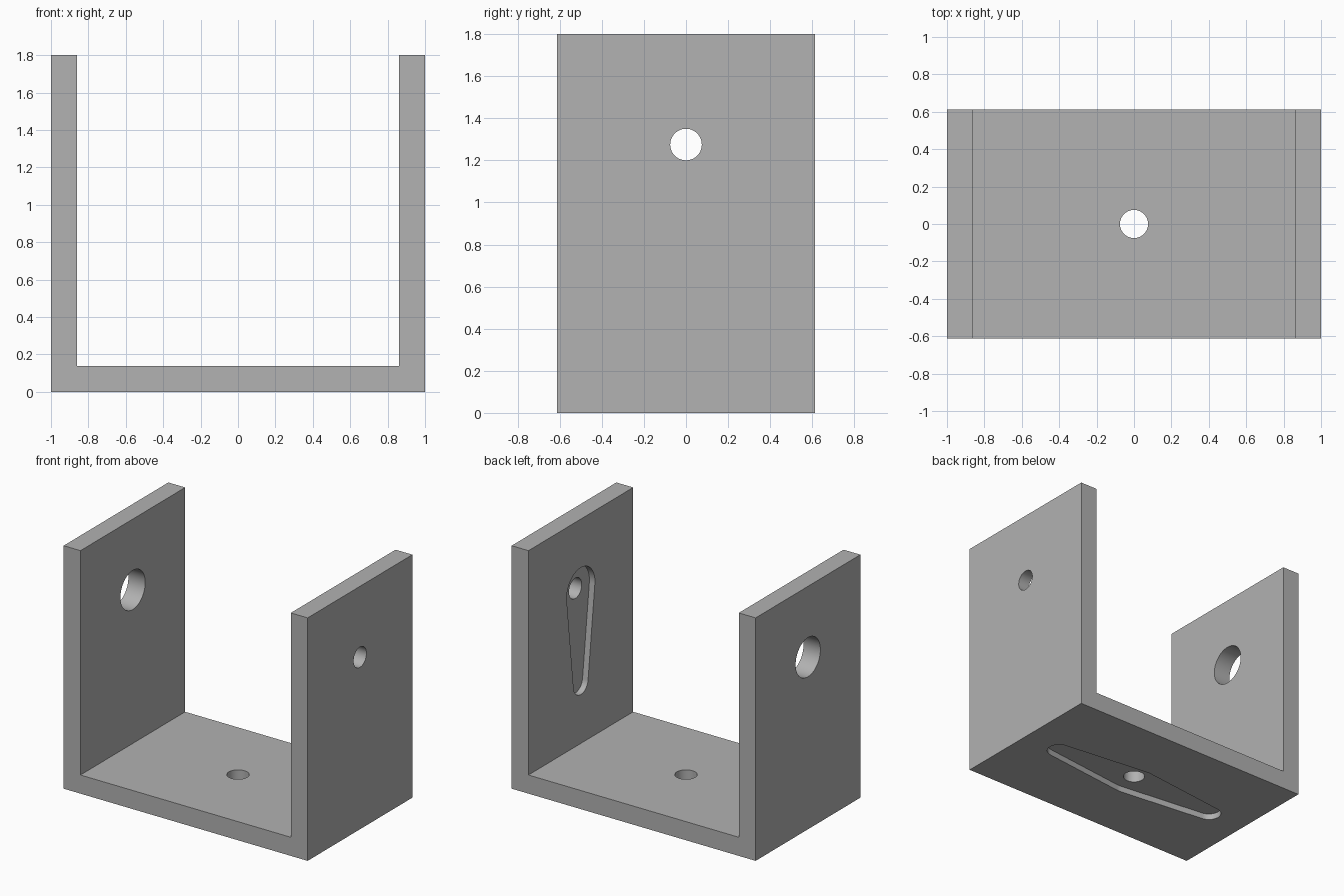
import bpy, bmesh, math
from mathutils import Matrix, Vector

if "Cube" in bpy.data.objects:
    bpy.data.objects.remove(bpy.data.objects["Cube"])

W, D, H, T = 1.0, 0.613, 1.8, 0.138      # half width, half depth, height, wall thickness
HOLE_Z, POCKET = 1.275, 0.045            # pivot height, horn pocket depth
R_HUB, R_TIP, ARM = 0.165, 0.085, 0.69   # horn outline

grey = bpy.data.materials.new("bracket_grey")
grey.diffuse_color = (0.445, 0.445, 0.445, 1)
grey.use_nodes = True
grey.node_tree.nodes["Principled BSDF"].inputs["Base Color"].default_value = grey.diffuse_color


def prism(name, outline, depth, matrix=Matrix()):
    """Extrude a 2D outline along local +z, then place it with a matrix."""
    bm = bmesh.new()
    face = bm.faces.new([bm.verts.new((x, y, 0)) for x, y in outline])
    new = bmesh.ops.extrude_face_region(bm, geom=[face])["geom"]
    bmesh.ops.translate(bm, vec=(0, 0, depth),
                        verts=[v for v in new if isinstance(v, bmesh.types.BMVert)])
    bm.transform(matrix)
    bmesh.ops.recalc_face_normals(bm, faces=bm.faces)
    me = bpy.data.meshes.new(name)
    bm.to_mesh(me)
    bm.free()
    me.materials.append(grey)
    ob = bpy.data.objects.new(name, me)
    bpy.context.collection.objects.link(ob)
    return ob


def arc(cx, r, a0, a1, n):
    return [(cx + r * math.cos(a0 + (a1 - a0) * i / n),
             r * math.sin(a0 + (a1 - a0) * i / n)) for i in range(n + 1)]


def circle(r, n=64):
    return arc(0, r, 0, math.tau, n)[:-1]


def horn(double):
    """Tapered arm along +x around a hub; a double one has an arm on each side."""
    t = math.acos((R_HUB - R_TIP) / ARM)      # tangent angle of the straight sides
    pts = arc(ARM, R_TIP, -t, t, 24)
    if double:
        pts += arc(0, R_HUB, t, math.pi - t, 6)
        pts += arc(-ARM, R_TIP, math.pi - t, math.pi + t, 24)
        pts += arc(0, R_HUB, math.pi + t, math.tau - t, 6)
    else:
        pts += arc(0, R_HUB, t, math.tau - t, 40)
    return pts


def along_x(x):
    """Local x points down, local z points along world +x, at the pivot height."""
    m = Matrix(((0, 0, 1), (0, 1, 0), (-1, 0, 0))).to_4x4()
    return Matrix.Translation(Vector((x, 0, HOLE_Z))) @ m


# U-shaped body
profile = [(-W, 0), (W, 0), (W, H), (W - T, H), (W - T, T), (-W + T, T), (-W + T, H), (-W, H)]
body = prism("bracket", profile, 2 * D,
             Matrix.Translation((0, D, 0)) @ Matrix.Rotation(math.pi / 2, 4, 'X'))

# Pockets first, then the through holes
base = Matrix.Translation((0, 0, -0.1))
cutters = [
    prism("side_pocket_cutter", horn(False), 0.1 + POCKET, along_x(W - T - 0.1)),
    prism("base_pocket_cutter", horn(True), 0.1 + POCKET, base),
    prism("side_hole_cutter", circle(0.075), 0.4, along_x(W - T - 0.1)),
    prism("bearing_hole_cutter", circle(0.145), 0.4, along_x(-W - 0.1)),
    prism("base_hole_cutter", circle(0.075), 0.4, base),
]
bpy.context.view_layer.objects.active = body
for cutter in cutters:
    cutter.hide_render = True
    mod = body.modifiers.new(cutter.name, 'BOOLEAN')
    mod.operation, mod.solver, mod.object = 'DIFFERENCE', 'EXACT', cutter
    bpy.ops.object.modifier_apply(modifier=mod.name)
    bpy.data.objects.remove(cutter)

# Smooth hole walls, crisp edges
bpy.ops.object.select_all(action='DESELECT')
body.select_set(True)
bpy.ops.object.shade_smooth_by_angle(angle=math.radians(20))
